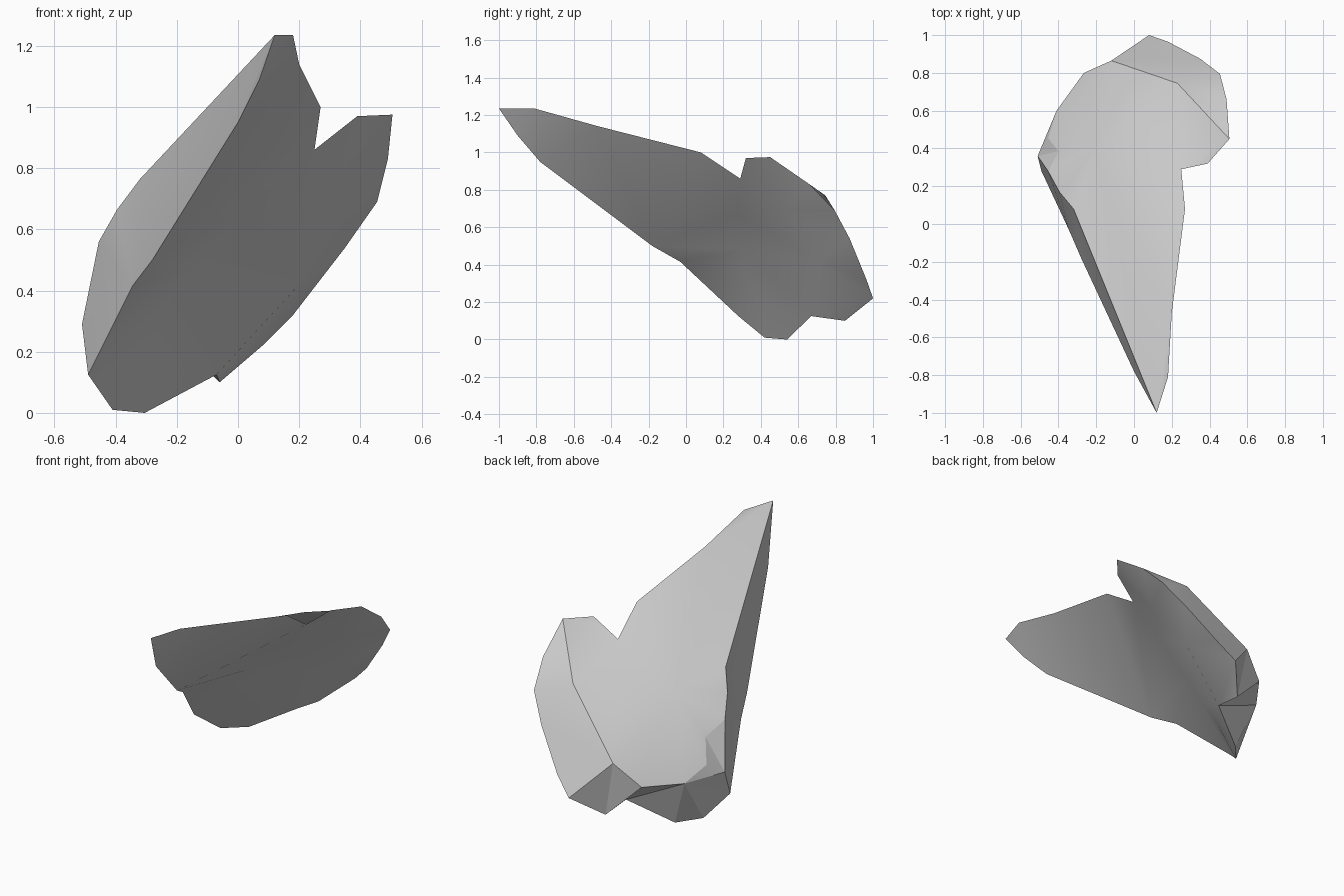
import bpy
import bmesh
from math import radians
from mathutils import Vector

default_cube = bpy.data.objects.get("Cube")
if default_cube:
    bpy.data.objects.remove(default_cube, do_unlink=True)

# One plain stone grey for the whole body
grey = bpy.data.materials.new("stone_grey")
grey.use_nodes = True
shade = (0.6, 0.6, 0.6, 1)
grey.diffuse_color = shade
grey.node_tree.nodes["Principled BSDF"].inputs["Base Color"].default_value = shade


def path(*points):
    """Turn points given in hundredths of a unit into vectors."""
    return [Vector(point) / 100 for point in points]


# Edge lines that the surfaces are stretched between
tip = path((12, -100, 123.5))
wing_edge = path((18, -81, 123.5), (20, -47, 114), (27, 8, 100))
notch = path((25, 29, 86))
lobe_start = path((39, 32, 97), (50.5, 45, 97.5))
lobe_rim = path((49, 66, 83), (45.5, 79.5, 69), (35, 87.5, 54),
                (18, 96.5, 32), (8, 100, 22))
lobe_ridge = path((23, 74.5, 77), (-12, 86.5, 43))
back_edge = path((-26.5, 80, 30), (-41, 60, 28.5), (-45.5, 45.5, 35.5))
left_edge = path((-32, 8, 76.5), (-39.5, 17, 66.5), (-45.5, 28, 56))
left_dent = path((-40, 38.5, 48))
left_corner = path((-51, 36, 29))
keel = path((7, -90, 109), (0, -78, 95), (-28, -18, 50), (-34.5, -3, 41.5))
foot = path((-49, 28, 12.5), (-41, 42, 1), (-30.5, 54, 0))
lobe_end = path((-6, 85, 10))
cleft = path((-7, 67, 12.5))
groove = path((3, 28, 67), (-14, 31, 48), (-24, 32, 36), (-29, 41, 18))
belly = path((31, 53, 69), (20, 70, 42))
crown = path((-20.5, 40.5, 71.5), (4, 57, 77))


def stretch(first, second):
    """Triangles between two lines, always taking the shorter diagonal."""
    i = j = 0
    triangles = []
    while i < len(first) - 1 or j < len(second) - 1:
        if j == len(second) - 1:
            step_first = True
        elif i == len(first) - 1:
            step_first = False
        else:
            step_first = ((first[i + 1] - second[j]).length
                          < (first[i] - second[j + 1]).length)
        if step_first:
            corners = (first[i], first[i + 1], second[j])
            i += 1
        else:
            corners = (first[i], second[j + 1], second[j])
            j += 1
        if len({tuple(corner) for corner in corners}) == 3:
            triangles.append(corners)
    return triangles


def build(name, outward, line_pairs, sharp_angle):
    """Make one surface part from pairs of lines, facing the outward way."""
    bm = bmesh.new()
    for first, second in line_pairs:
        for triangle in stretch(first, second):
            bm.faces.new([bm.verts.new(corner) for corner in triangle])
    bmesh.ops.remove_doubles(bm, verts=bm.verts, dist=0.0001)
    bmesh.ops.recalc_face_normals(bm, faces=bm.faces)
    facing = sum((f.normal * f.calc_area() for f in bm.faces), Vector())
    if facing.dot(Vector(outward)) < 0:
        bmesh.ops.reverse_faces(bm, faces=bm.faces)
    mesh = bpy.data.meshes.new(name)
    bm.to_mesh(mesh)
    bm.free()
    mesh.materials.append(grey)
    part = bpy.data.objects.new(name, mesh)
    bpy.context.collection.objects.link(part)
    bpy.ops.object.select_all(action="DESELECT")
    part.select_set(True)
    bpy.context.view_layer.objects.active = part
    bpy.ops.object.shade_smooth_by_angle(angle=radians(sharp_angle))


# Broad upper surface, split along its crown, with the lobe fanned from the notch
ridge_end = lobe_ridge[-1:]
spine = tip + crown + ridge_end
build("upper_surface", (0, 0, 1), [
    (tip + left_edge + left_dent + back_edge[::-1] + ridge_end, spine),
    (tip + crown, tip + wing_edge + notch),
    (notch + lobe_ridge, crown[-1:]),
    (lobe_start + lobe_ridge[:1], notch),
], 50)

# Narrow wall along the left-hand side of the front view
build("side_wall", (-1, 0, 0), [
    (tip + left_edge + left_corner, tip + keel + foot[:1]),
], 30)

# Outer slope of the rounded lobe
build("lobe_slope", (1, 1, 1), [
    (lobe_start[-1:] + lobe_rim, lobe_start[-1:] + lobe_ridge),
], 35)

# Faceted broken end at the back
build("back_facets", (-1, 1, 0), [
    (lobe_rim[-1:] + ridge_end + back_edge[:1], lobe_end),
    (lobe_end + cleft, back_edge[:1]),
    (back_edge[:2], cleft),
    (cleft + foot[::-1] + left_corner + back_edge[-1:], back_edge[1:2]),
    (left_corner + left_edge[-1:], back_edge[-1:] + left_dent),
], 20)

# Underside: wing, groove, lobe front and the strip below the lobe rim
valley = notch + groove + foot[-1:]
lobe_keel = lobe_start[:1] + belly + cleft
build("underside", (1, -1, -1), [
    (wing_edge + valley, tip + keel + foot),
    (notch + lobe_keel + foot[-1:], valley),
    (lobe_start + lobe_rim + lobe_end + cleft, lobe_keel),
], 60)
